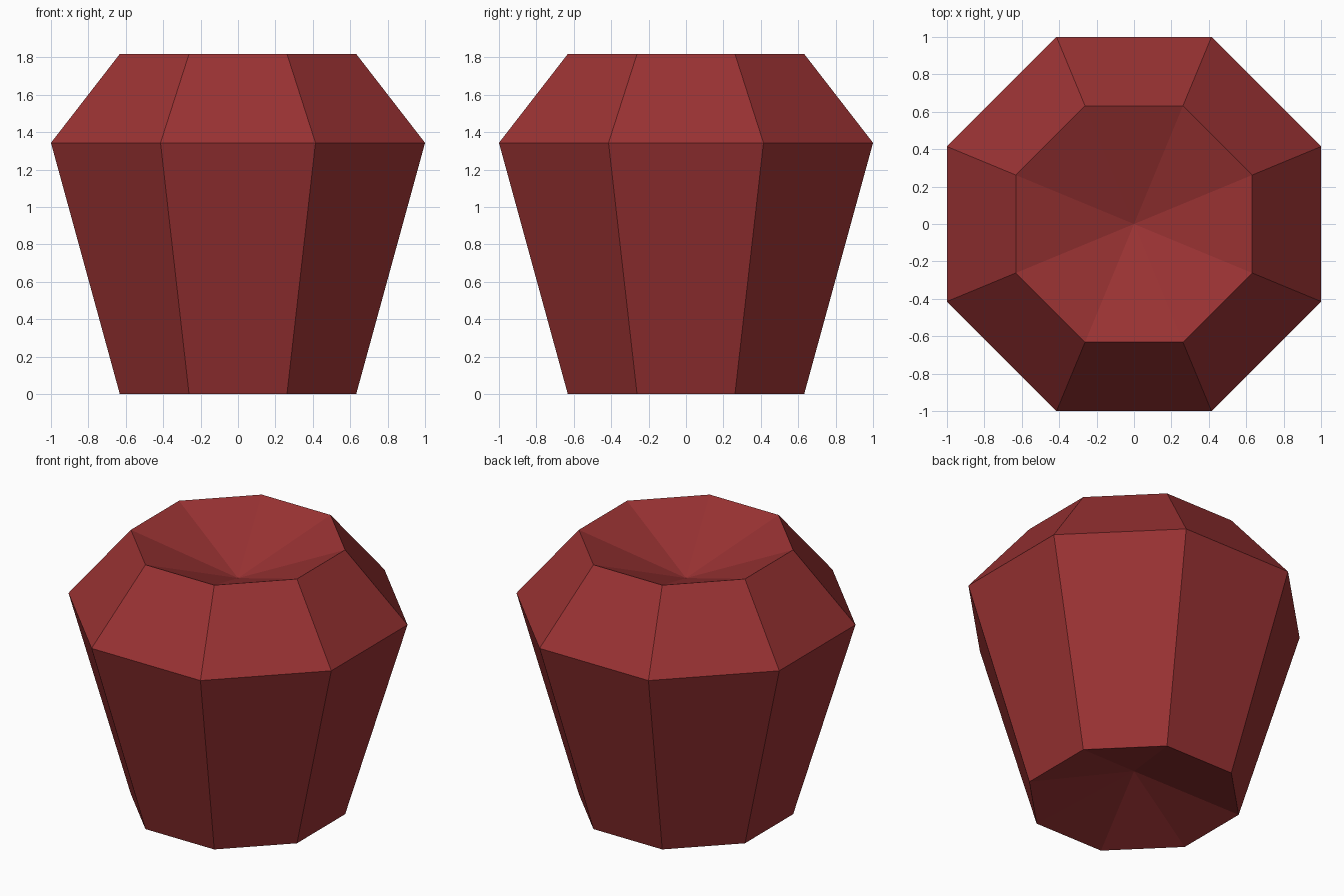
import bpy, bmesh, math

if "Cube" in bpy.data.objects:
    bpy.data.objects.remove(bpy.data.objects["Cube"])

SIDES = 8
# profile: (distance to flat side, height)
PROFILE = [(0.632, 0.0), (1.0, 1.343), (0.632, 1.818)]
BOTTOM_TIP = 0.195          # recessed cone under the base
TOP_TIP = 1.818 - 0.263     # recessed cone in the top

mat = bpy.data.materials.new("dark red")
mat.diffuse_color = (0.32, 0.032, 0.033, 1)
mat.use_nodes = True
mat.node_tree.nodes["Principled BSDF"].inputs["Base Color"].default_value = mat.diffuse_color

bm = bmesh.new()


def ring(apothem, z):
    r = apothem / math.cos(math.pi / SIDES)
    return [bm.verts.new((r * math.cos((i + 0.5) * 2 * math.pi / SIDES),
                          r * math.sin((i + 0.5) * 2 * math.pi / SIDES), z))
            for i in range(SIDES)]


# tapered walls
rings = [ring(a, z) for a, z in PROFILE]
for lo, hi in zip(rings, rings[1:]):
    for i in range(SIDES):
        j = (i + 1) % SIDES
        bm.faces.new((lo[i], lo[j], hi[j], hi[i]))

# recessed cones in the base and top
base_tip = bm.verts.new((0, 0, BOTTOM_TIP))
top_tip = bm.verts.new((0, 0, TOP_TIP))
for i in range(SIDES):
    j = (i + 1) % SIDES
    bm.faces.new((rings[0][j], rings[0][i], base_tip))
    bm.faces.new((rings[-1][i], rings[-1][j], top_tip))

mesh = bpy.data.meshes.new("faceted_pot")
bm.to_mesh(mesh)
bm.free()
mesh.materials.append(mat)
bpy.context.collection.objects.link(bpy.data.objects.new("faceted_pot", mesh))
